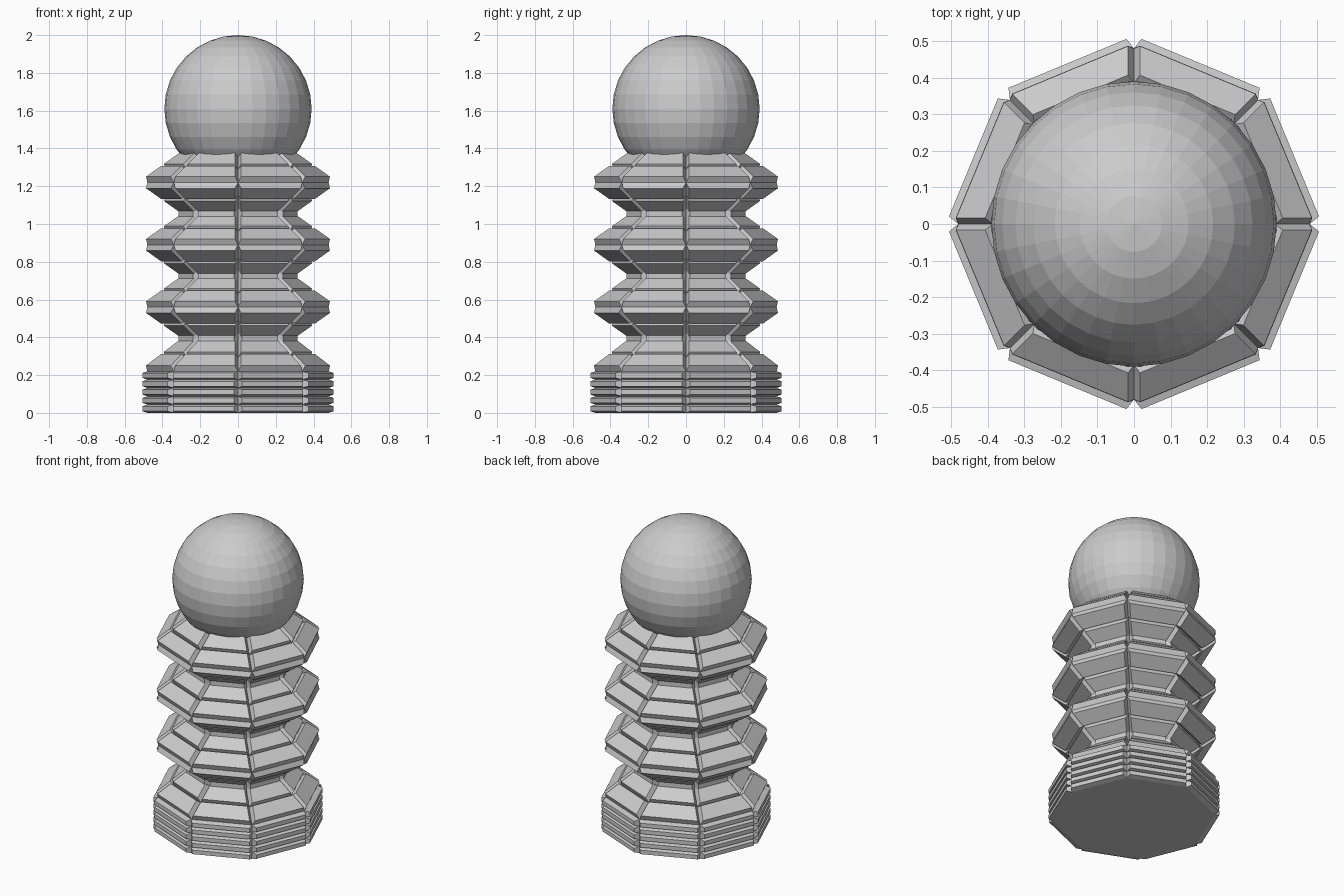
import bpy, bmesh, math

if "Cube" in bpy.data.objects:
    bpy.data.objects.remove(bpy.data.objects["Cube"])

SIDES = 8
WIDE, NARROW = 0.48, 0.29      # corner radii at bulges and waists
LIP = 0.03                     # half height of each waist band


def add_object(name, bm):
    mesh = bpy.data.meshes.new(name)
    bm.to_mesh(mesh)
    bm.free()
    obj = bpy.data.objects.new(name, mesh)
    bpy.context.collection.objects.link(obj)
    return obj


# Column profile (radius, height): straight ribbed base, then three bulges
profile = [(WIDE, 0.044 * i) for i in range(6)]
MID = (WIDE + NARROW) / 2
z_low = 0.365
profile += [(MID, 0.2925), (NARROW, z_low)]
for i in range(3):
    waist = 0.395 + 0.33 * i
    peak = waist + 0.165
    top = waist + 0.33 - LIP
    profile += [(NARROW, waist + LIP),
                (MID, (waist + LIP + peak) / 2),
                (WIDE, peak),
                (MID, (peak + top) / 2),
                (NARROW, top)]

# Octagonal column with every wall face raised as a separate panel
bm = bmesh.new()
rings = []
for r, z in profile:
    rings.append([bm.verts.new((r * math.cos(math.tau * k / SIDES),
                                r * math.sin(math.tau * k / SIDES), z))
                  for k in range(SIDES)])
walls = []
for a, b in zip(rings, rings[1:]):
    for k in range(SIDES):
        n = (k + 1) % SIDES
        walls.append(bm.faces.new((a[k], a[n], b[n], b[k])))
bm.faces.new(rings[0][::-1])
bm.faces.new(rings[-1])
bm.normal_update()
bmesh.ops.inset_individual(bm, faces=walls, thickness=0.009, depth=0.032,
                           use_even_offset=True)
add_object("ribbed_column", bm)

# Faceted ball resting in the top of the column
bm = bmesh.new()
bmesh.ops.create_uvsphere(bm, u_segments=32, v_segments=16, radius=0.39)
ball = add_object("ball", bm)
ball.location.z = 1.61
